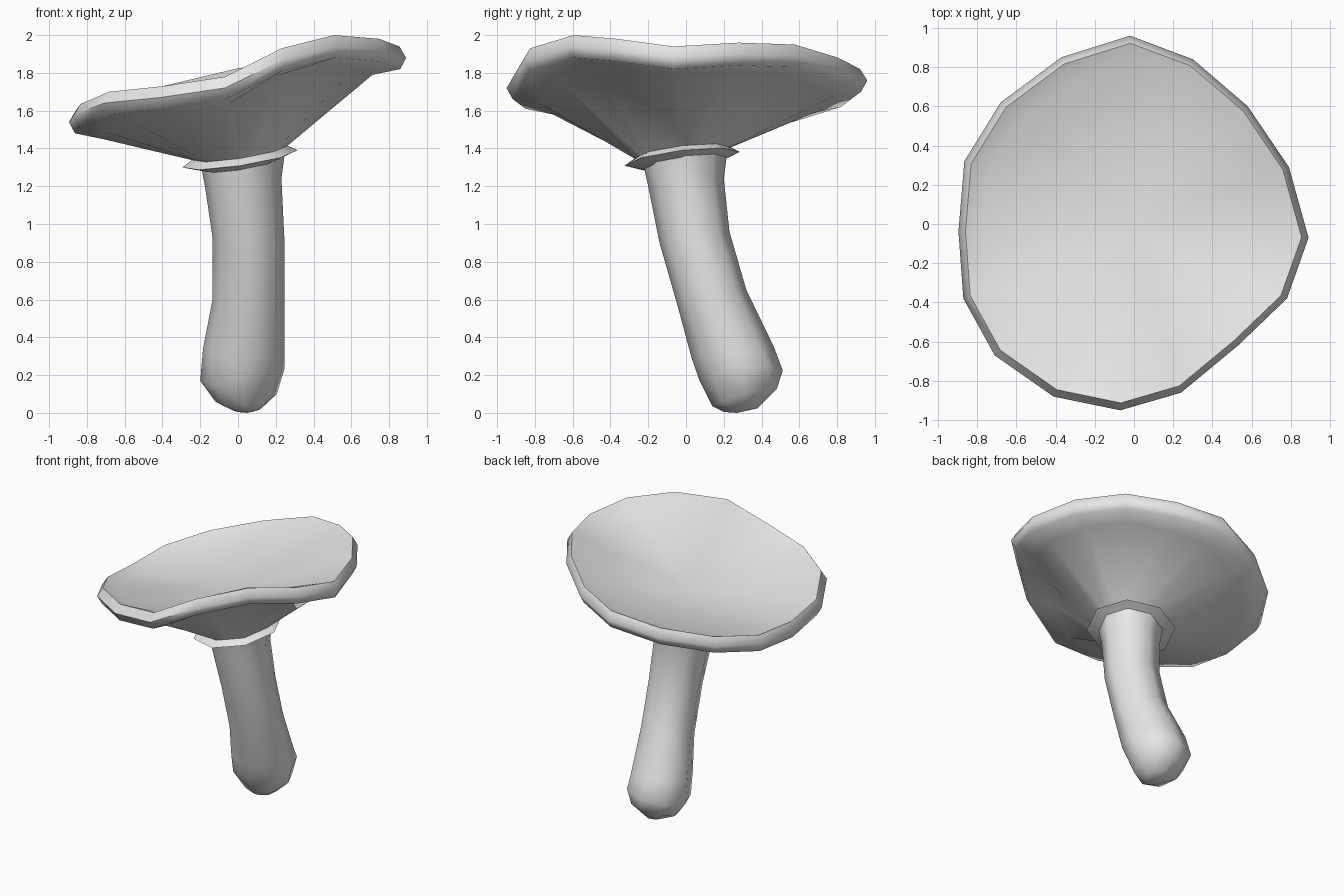
import bpy, bmesh, math
from mathutils import Vector

if "Cube" in bpy.data.objects:
    bpy.data.objects.remove(bpy.data.objects["Cube"])

gray = bpy.data.materials.new("pale gray")
gray.diffuse_color = (0.8, 0.8, 0.8, 1)
gray.use_nodes = True
gray.node_tree.nodes["Principled BSDF"].inputs["Base Color"].default_value = gray.diffuse_color


def loft(name, rings, angle, start=None, end=None):
    """Skin a list of equal rings; start/end close it with a fan to a point."""
    bm = bmesh.new()
    vs = [[bm.verts.new(p) for p in r] for r in rings]
    n = len(rings[0])
    for a, b in zip(vs, vs[1:]):
        for i in range(n):
            j = (i + 1) % n
            bm.faces.new((a[i], a[j], b[j], b[i]))
    for tip, ring in ((start, vs[0]), (end, vs[-1])):
        if tip:
            c = bm.verts.new(tip)
            for i in range(n):
                bm.faces.new((ring[i], ring[(i + 1) % n], c))
    bmesh.ops.recalc_face_normals(bm, faces=bm.faces)
    me = bpy.data.meshes.new(name)
    bm.to_mesh(me)
    bm.free()
    me.materials.append(gray)
    ob = bpy.data.objects.new(name, me)
    bpy.context.collection.objects.link(ob)
    bpy.ops.object.select_all(action='DESELECT')
    ob.select_set(True)
    bpy.context.view_layer.objects.active = ob
    bpy.ops.object.shade_smooth_by_angle(angle=math.radians(angle))
    return ob


# Cap: wavy rim, listed clockwise from the back as x, y, top height
rim = [(-.02, .96, 1.82), (.30, .84, 1.88), (.58, .60, 1.95), (.79, .29, 1.96),
       (.89, -.07, 1.94), (.78, -.38, 1.98), (.53, -.62, 2.0), (.24, -.86, 1.93),
       (-.07, -.95, 1.78), (-.41, -.88, 1.73), (-.71, -.67, 1.70), (-.87, -.38, 1.635),
       (-.895, -.04, 1.60), (-.865, .32, 1.62), (-.68, .62, 1.67), (-.37, .85, 1.74)]


def rim_ring(scale, drop):
    return [Vector((x * scale, y * scale, z - drop)) for x, y, z in rim]


def collar_ring(radius, lift):
    """Tilted octagon with extra points in the middle of its edges."""
    pts = []
    for i in range(16):
        a = math.pi / 2 - i * math.pi / 8
        r = radius * (math.cos(math.pi / 8) if i % 2 else 1)
        x, y = r * math.cos(a), r * math.sin(a)
        pts.append(Vector((x + .01, y - .02, 1.345 + .15 * x + .12 * y + lift)))
    return pts


loft("cap", [rim_ring(.86, .035), rim_ring(.96, 0), rim_ring(1, .06), rim_ring(.965, .12),
             rim_ring(.8, .15), collar_ring(.25, .03)], 60, start=(0, -.03, 1.62))

# Collar: thin flared ring under the cap
loft("collar", [collar_ring(.24, .04), collar_ring(.305, 0), collar_ring(.2, -.035)], 40)

# Stem: eight-sided leaning rings as x range, y range, height, tilt along x and y
stem = [(-.20, .25, -.23, .22, 1.36, .03, .03), (-.175, .23, -.20, .20, 1.22, .02, .02),
        (-.135, .245, -.14, .23, .93, 0, .03), (-.135, .245, -.04, .32, .60, 0, .05),
        (-.185, .245, .03, .465, .32, -.02, .03), (-.20, .245, .07, .512, .20, .03, .025),
        (-.12, .205, .14, .48, .08, .02, .045), (-.02, .12, .20, .38, .015, .005, .01)]
rings = []
for x0, x1, y0, y1, z, tx, ty in stem:
    ring = []
    for i in range(8):
        c, s = math.cos(i * math.pi / 4), math.sin(i * math.pi / 4)
        ring.append(Vector(((x0 + x1) / 2 + c * (x1 - x0) / 2,
                            (y0 + y1) / 2 + s * (y1 - y0) / 2, z + c * tx + s * ty)))
    rings.append(ring)
loft("stem", rings, 60, end=(.05, .27, 0))
